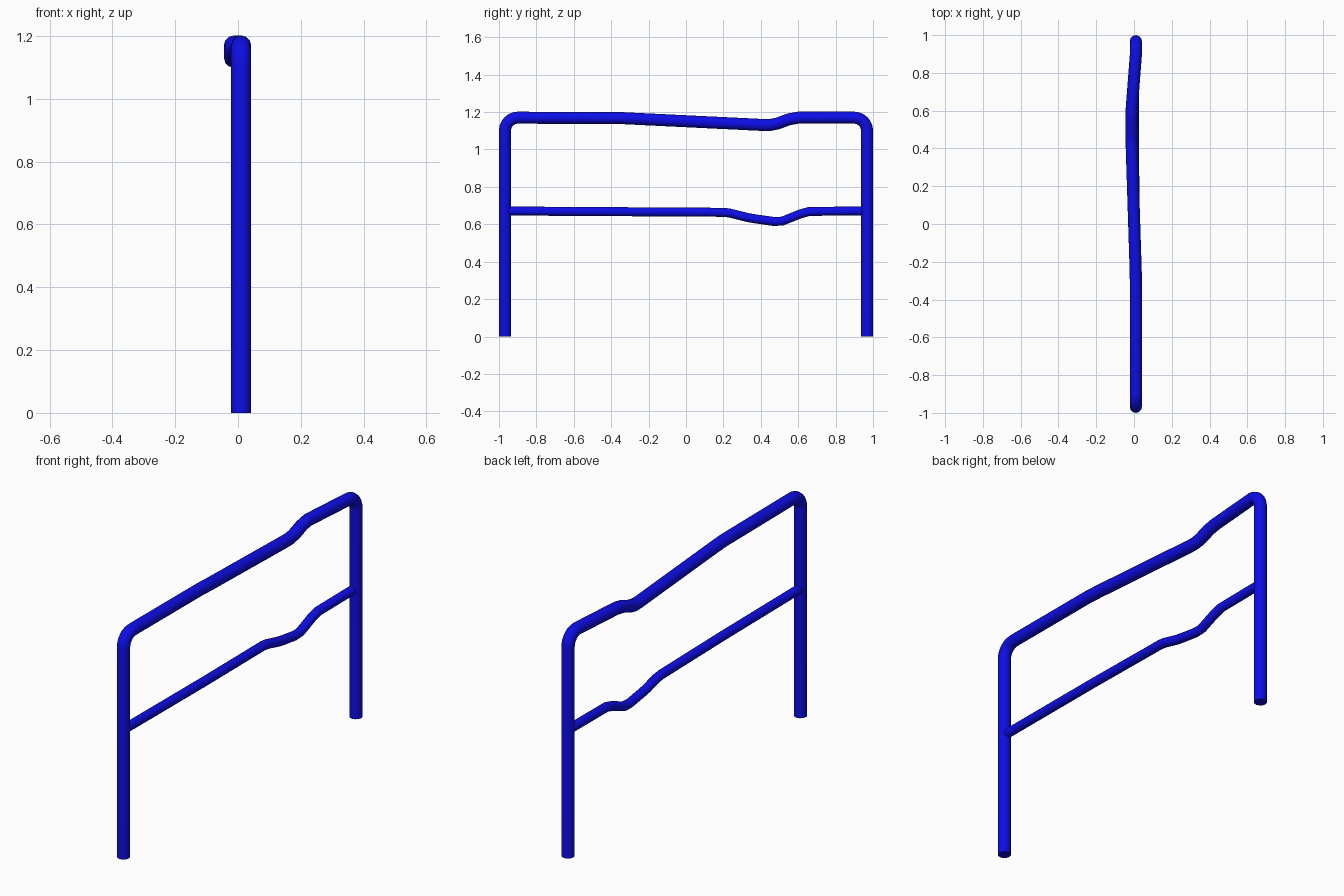
import bpy
from math import sin, cos, pi, radians

cube = bpy.data.objects.get("Cube")
if cube:
    bpy.data.objects.remove(cube)

# Blue paint
BLUE = (0.004, 0.004, 0.8, 1)
paint = bpy.data.materials.new("blue_paint")
paint.use_nodes = True
paint.diffuse_color = BLUE
bsdf = next(n for n in paint.node_tree.nodes if n.type == "BSDF_PRINCIPLED")
bsdf.inputs["Base Color"].default_value = BLUE

MID_X = 0.01       # plane of the frame
POST_Y = 0.968
TOP_Z = 1.17
BEND = 0.07
PIPE_R = 0.032


def tube(name, points, radius):
    """Sweep a round, capped pipe along a path and turn it into a mesh."""
    curve = bpy.data.curves.new(name, "CURVE")
    curve.dimensions = "3D"
    curve.bevel_depth = radius
    curve.bevel_resolution = 4
    curve.use_fill_caps = True
    spline = curve.splines.new("POLY")
    spline.points.add(len(points) - 1)
    for p, co in zip(spline.points, points):
        p.co = (*co, 1)
    obj = bpy.data.objects.new(name, curve)
    bpy.context.scene.collection.objects.link(obj)
    bpy.ops.object.select_all(action="DESELECT")
    obj.select_set(True)
    bpy.context.view_layer.objects.active = obj
    bpy.ops.object.convert(target="MESH")
    obj = bpy.context.object
    obj.name = name
    obj.data.materials.clear()
    obj.data.materials.append(paint)
    bpy.ops.object.shade_smooth_by_angle(angle=radians(40))
    return obj


def post(side):
    """Path of an upright and its bend, from the ground upwards."""
    path = [(MID_X, side * POST_Y, 0)]
    for i in range(9):
        a = i / 8 * pi / 2
        path.append((MID_X, side * (POST_Y - BEND + BEND * cos(a)),
                     TOP_Z - BEND + BEND * sin(a)))
    return path


# Outer hoop: two uprights joined by a dented top rail
dented_top = [
    (MID_X, -0.33, 1.167), (0.009, -0.25, 1.163),
    (-0.012, 0.41, 1.131), (-0.013, 0.45, 1.131), (-0.013, 0.49, 1.139),
    (-0.013, 0.55, 1.161), (-0.013, 0.60, 1.17),
]
tube("hoop_frame", post(-1) + dented_top + post(1)[::-1], PIPE_R)

# Thinner middle rail with a sagging dent
tube("middle_rail", [
    (MID_X, -POST_Y, 0.671), (MID_X, -0.3, 0.667),
    (0.004, 0.20, 0.664), (0.004, 0.235, 0.66), (0.003, 0.33, 0.636),
    (0.003, 0.37, 0.629), (0.002, 0.47, 0.615), (0.002, 0.515, 0.617),
    (0.002, 0.61, 0.655), (0.002, 0.66, 0.669), (0.002, POST_Y, 0.671),
], 0.024)
